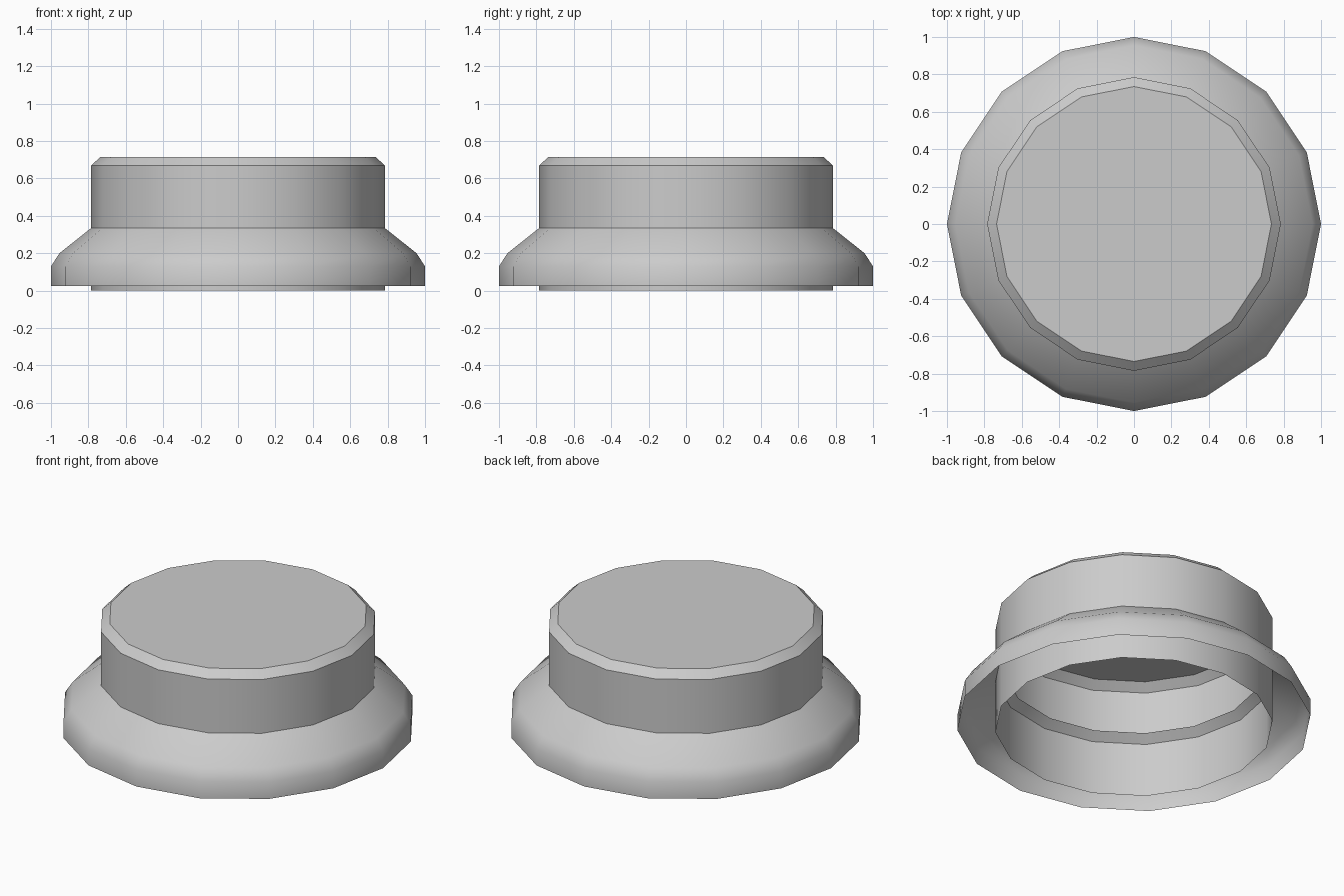
import bpy, bmesh, math

if "Cube" in bpy.data.objects:
    bpy.data.objects.remove(bpy.data.objects["Cube"])

SIDES = 16


def lathe(name, profile, cap_top=False):
    """Revolve (radius, z) points, listed bottom to top, into an open shell."""
    bm = bmesh.new()
    rings = []
    for r, z in profile:
        rings.append([bm.verts.new((r * math.cos(2 * math.pi * i / SIDES),
                                    r * math.sin(2 * math.pi * i / SIDES), z))
                      for i in range(SIDES)])
    for low, high in zip(rings, rings[1:]):
        for i in range(SIDES):
            j = (i + 1) % SIDES
            bm.faces.new((low[i], low[j], high[j], high[i]))
    if cap_top:
        bm.faces.new(rings[-1])
    mesh = bpy.data.meshes.new(name)
    bm.to_mesh(mesh)
    bm.free()
    obj = bpy.data.objects.new(name, mesh)
    bpy.context.collection.objects.link(obj)
    bpy.ops.object.select_all(action='DESELECT')
    obj.select_set(True)
    bpy.context.view_layer.objects.active = obj
    bpy.ops.object.shade_smooth_by_angle(angle=math.radians(35))
    return obj


WALL, LIP = 0.785, 0.735

# Raised lid with chamfered, closed top
lathe("lid", [(WALL, 0.335), (WALL, 0.67), (LIP, 0.715)], cap_top=True)

# Flared outer skirt, open underneath
lathe("skirt", [(1.0, 0.025), (1.0, 0.13), (0.955, 0.20), (WALL, 0.335)])

# Inner collar below the lid, with chamfered open lip
lathe("inner_collar", [(WALL, 0.0), (WALL, 0.335), (LIP, 0.38)])
